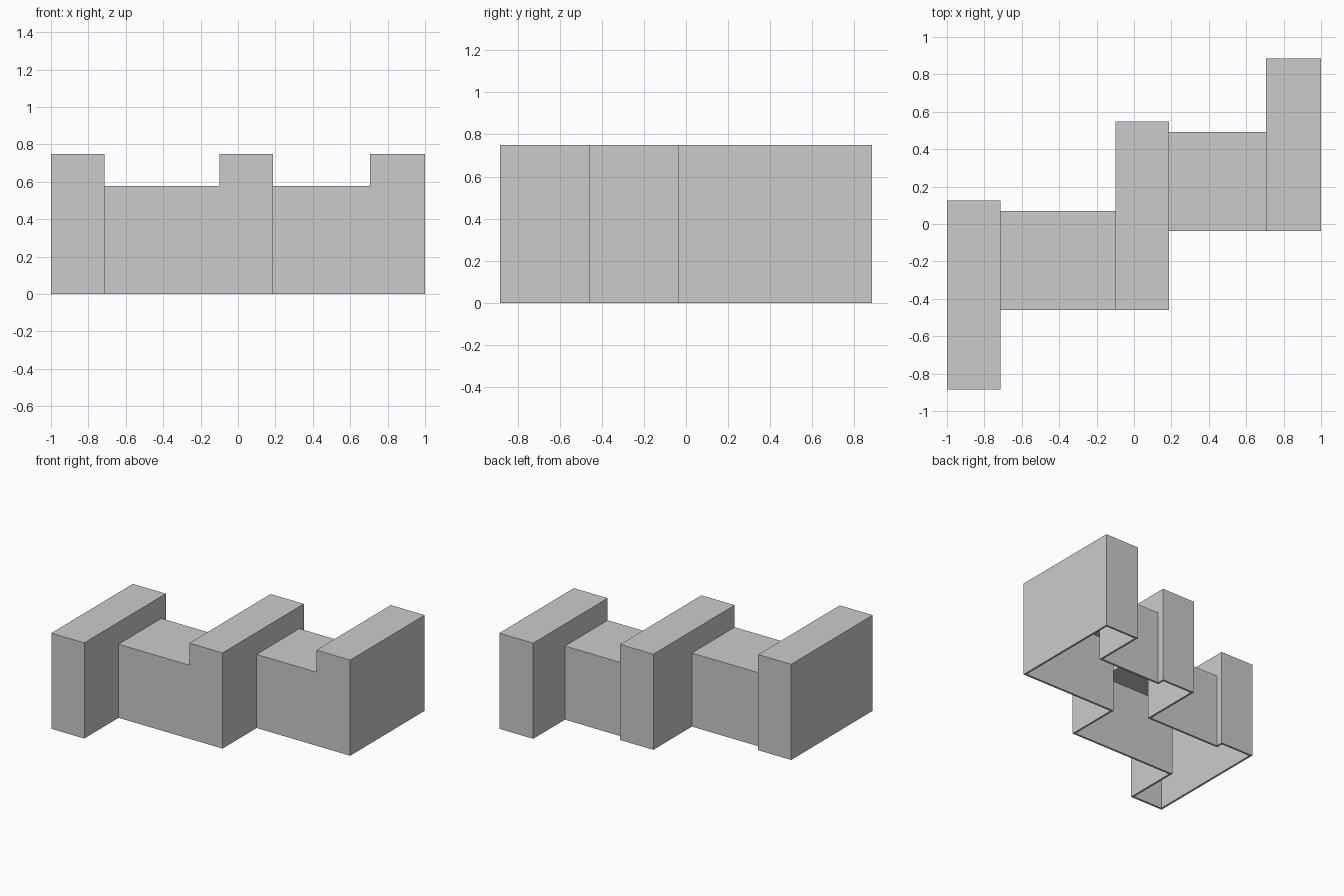
import bpy
import bmesh
import math
from mathutils import Vector

cube = bpy.data.objects.get("Cube")
if cube:
    bpy.data.objects.remove(cube, do_unlink=True)

WALL = 0.016
HIGH, LOW = 0.75, 0.577
OVERLAP = 0.1

# Plan of each volume: x range, y range
towers = [((-1.0, -0.714), (-0.885, 0.125)),
          ((-0.10, 0.188), (-0.46, 0.547)),
          ((0.706, 1.0), (-0.038, 0.885))]
links = [((-0.714, -0.10), (-0.46, 0.07)),
         ((0.188, 0.706), (-0.038, 0.492))]

grey = bpy.data.materials.new("plain_grey")
grey.use_nodes = True
colour = (0.6, 0.6, 0.6, 1.0)
grey.diffuse_color = colour
grey.node_tree.nodes["Principled BSDF"].inputs["Base Color"].default_value = colour


def box(name, xs, ys, zs):
    low, high = (Vector(c) for c in zip(xs, ys, zs))
    bm = bmesh.new()
    bmesh.ops.create_cube(bm, size=1)
    for v in bm.verts:
        v.co = (low + high) / 2 + v.co * (high - low)
    mesh = bpy.data.meshes.new(name)
    bm.to_mesh(mesh)
    bm.free()
    mesh.materials.append(grey)
    obj = bpy.data.objects.new(name, mesh)
    bpy.context.collection.objects.link(obj)
    return obj


def combine(target, others, operation):
    """Apply one boolean per helper, then discard the helper."""
    for other in others:
        other.hide_render = True
        mod = target.modifiers.new("combine", 'BOOLEAN')
        mod.operation = operation
        mod.solver = 'EXACT'
        mod.object = other
        graph = bpy.context.evaluated_depsgraph_get()
        graph.update()
        mesh = bpy.data.meshes.new_from_object(target.evaluated_get(graph))
        target.modifiers.clear()
        target.data = mesh
        bpy.data.objects.remove(other, do_unlink=True)
    return target


def building(name, inset, base):
    """All volumes joined; a positive inset gives the hollow inside."""
    parts = []
    for i, ((x0, x1), (y0, y1)) in enumerate(towers):
        parts.append(box(f"{name}_tower_{i}", (x0 + inset, x1 - inset),
                         (y0 + inset, y1 - inset), (base, HIGH - inset)))
    for i, ((x0, x1), (y0, y1)) in enumerate(links):
        parts.append(box(f"{name}_link_{i}", (x0 - OVERLAP, x1 + OVERLAP),
                         (y0 + inset, y1 - inset), (base, LOW - inset)))
    return combine(parts[0], parts[1:], 'UNION')


# Outer shell, hollowed out and open underneath
shell = building("shell", 0, 0)
hollow = building("hollow", WALL, -0.2)
combine(shell, [hollow], 'DIFFERENCE')
shell.name = "stepped_building_shell"

# Tidy coplanar faces
bm = bmesh.new()
bm.from_mesh(shell.data)
bmesh.ops.remove_doubles(bm, verts=bm.verts, dist=0.0001)
bmesh.ops.dissolve_limit(bm, angle_limit=math.radians(1),
                         verts=bm.verts, edges=bm.edges)
bm.to_mesh(shell.data)
bm.free()
